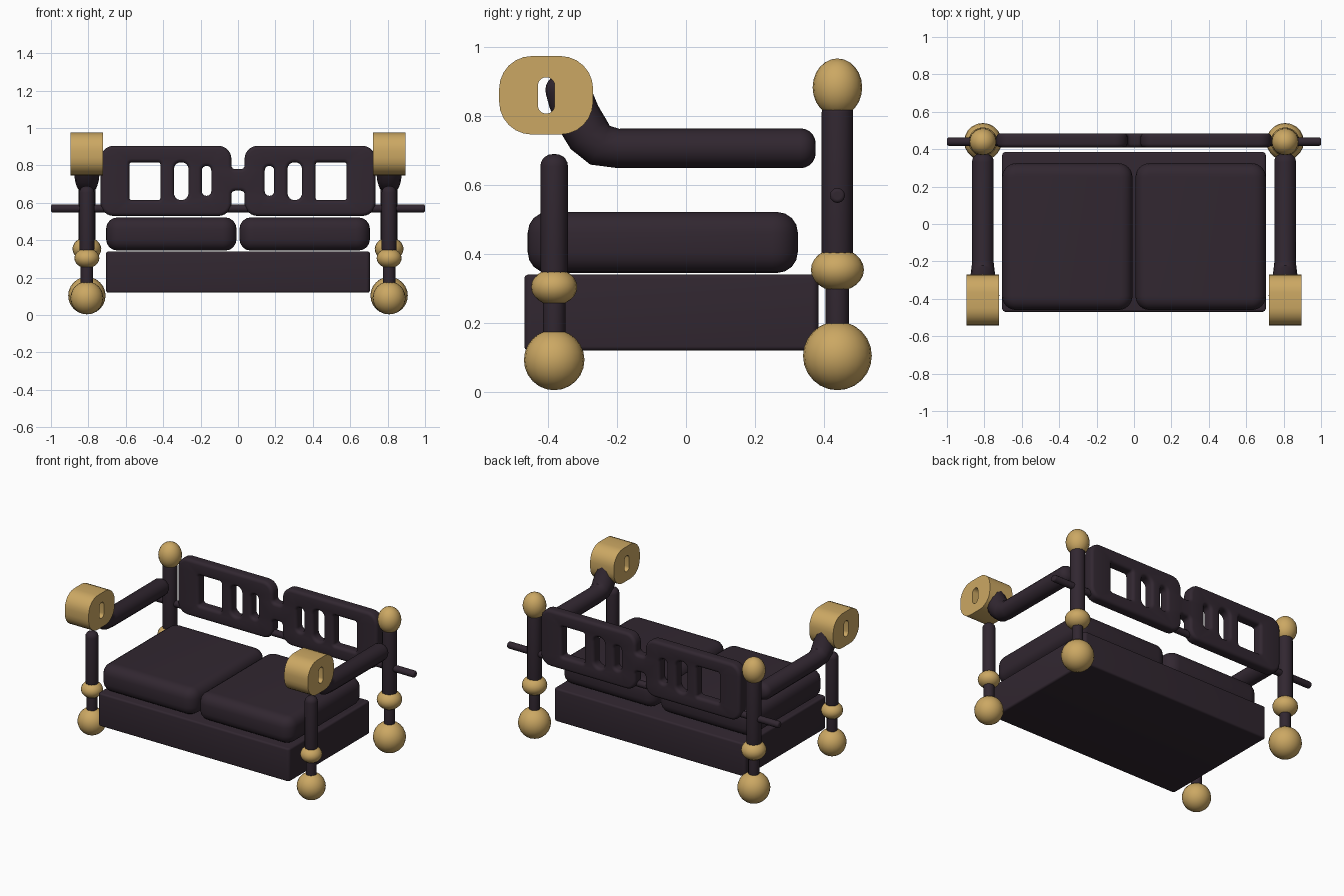
import bpy
import bmesh
from math import sin, cos, pi, radians
from mathutils import Vector

old = bpy.data.objects.get("Cube")
if old:
    bpy.data.objects.remove(old)


def material(name, rgb):
    m = bpy.data.materials.new(name)
    m.use_nodes = True
    m.diffuse_color = (*rgb, 1)
    m.node_tree.nodes["Principled BSDF"].inputs["Base Color"].default_value = (*rgb, 1)
    return m


DARK = material("dark plum", (0.031, 0.020, 0.030))
GOLD = material("antique gold", (0.60, 0.39, 0.125))


def finish(ob, name, mat):
    ob.name = name
    ob.data.materials.clear()
    ob.data.materials.append(mat)
    bpy.ops.object.select_all(action='DESELECT')
    ob.select_set(True)
    bpy.context.view_layer.objects.active = ob
    bpy.ops.object.shade_smooth_by_angle(angle=radians(35))
    return ob


def rounded(corners, steps=6):
    """Contour with each corner (u, v, radius) replaced by an arc."""
    pts = []
    for i, (u, v, r) in enumerate(corners):
        p = Vector((u, v))
        a = (Vector(corners[i - 1][:2]) - p).normalized()
        b = (Vector(corners[(i + 1) % len(corners)][:2]) - p).normalized()
        for k in range(steps + 1):
            t = k / steps * pi / 2
            pts.append(p + r * (a * (1 - sin(t)) + b * (1 - cos(t))))
    return pts


def rect(u0, u1, v0, v1, r):
    return rounded([(u0, v0, r), (u1, v0, r), (u1, v1, r), (u0, v1, r)])


def slab(name, axis, w0, w1, bevel, mat, outline, holes=()):
    """Solid with rounded rims, extruded along an axis, with optional holes."""
    layers = [(w0, 0), (w1, 0)]
    if bevel:
        arc = [(bevel * (1 - sin(t)), bevel * (1 - cos(t)))
               for t in (k * pi / 8 for k in range(5))]
        layers = [(w0 + d, i) for d, i in reversed(arc)] + [(w1 - d, i) for d, i in arc]
    place = {'x': lambda u, v, w: (w, u, v),
             'y': lambda u, v, w: (u, w, v),
             'z': lambda u, v, w: (u, v, w)}[axis]
    bm = bmesh.new()
    caps = [[], []]
    for loop in [outline] + [h[::-1] for h in holes]:
        n = len(loop)
        inward = []
        for i in range(n):
            t = (loop[(i + 1) % n] - loop[i - 1]).normalized()
            inward.append(Vector((-t.y, t.x)))
        rings = [[bm.verts.new(place(*(p + q * inset), w)) for p, q in zip(loop, inward)]
                 for w, inset in layers]
        for lo, hi in zip(rings, rings[1:]):
            for i in range(n):
                j = (i + 1) % n
                bm.faces.new((lo[i], lo[j], hi[j], hi[i]))
        for cap, ring in zip(caps, (rings[0], rings[-1])):
            cap += [bm.edges.get((ring[i - 1], ring[i])) for i in range(n)]
    for cap in caps:
        bmesh.ops.triangle_fill(bm, edges=cap, use_beauty=True)
    bmesh.ops.recalc_face_normals(bm, faces=bm.faces)
    me = bpy.data.meshes.new(name)
    bm.to_mesh(me)
    bm.free()
    ob = bpy.data.objects.new(name, me)
    bpy.context.collection.objects.link(ob)
    return finish(ob, name, mat)


def tube(name, path, radii, end, mat=DARK):
    """Round bar along a path, its two ends rounded over by the given size."""
    pts = [Vector(p) for p in path]

    def tip(p, q, r):
        d = (q - p).normalized()
        return [(p + d * end * (1 - cos(t)), r - end + end * sin(t) * 0.999 + 0.001)
                for t in (k * pi / 10 for k in range(6))]

    def clean(seq):
        return [(p, r) for p, r in seq]
    # the rounded end runs from the tip inwards, reaching full radius at depth `end`
    start = clean(tip(pts[0], pts[1], radii[0]))
    stop = clean(tip(pts[-1], pts[-2], radii[-1]))[::-1]
    chain = start + list(zip(pts, radii))[1:-1] + stop
    cu = bpy.data.curves.new(name, 'CURVE')
    cu.dimensions = '3D'
    cu.bevel_depth = 1
    cu.bevel_resolution = 4
    cu.use_fill_caps = True
    sp = cu.splines.new('POLY')
    sp.points.add(len(chain) - 1)
    for sp_pt, (p, r) in zip(sp.points, chain):
        sp_pt.co = (*p, 1)
        sp_pt.radius = r
    ob = bpy.data.objects.new(name, cu)
    bpy.context.collection.objects.link(ob)
    bpy.ops.object.select_all(action='DESELECT')
    ob.select_set(True)
    bpy.context.view_layer.objects.active = ob
    bpy.ops.object.convert(target='MESH')
    return finish(bpy.context.object, name, mat)


def ball(name, x, y, z, r, half_height):
    bpy.ops.mesh.primitive_uv_sphere_add(segments=20, ring_count=12, location=(x, y, z))
    ob = bpy.context.object
    ob.scale = (r, r, half_height)
    return finish(ob, name, GOLD)


# Seat base
slab("seat_base", 'z', 0.12, 0.34, 0.012, DARK, rect(-0.705, 0.705, -0.47, 0.385, 0.02))

# Backrest: two pierced panels joined by a narrow neck
half = [(0.035, 0.665, 0.02), (0.035, 0.53, 0.07), (0.735, 0.53, 0.07),
        (0.735, 0.905, 0.07), (0.035, 0.905, 0.07), (0.035, 0.78, 0.02)]
outline = rounded(half + [(-u, v, r) for u, v, r in reversed(half)])
openings = []
for u0, u1, v0, v1, r in [(0.415, 0.58, 0.615, 0.817, 0.012),
                          (0.265, 0.342, 0.615, 0.817, 0.036),
                          (0.143, 0.193, 0.638, 0.797, 0.023)]:
    openings += [rect(u0, u1, v0, v1, r), rect(-u1, -u0, v0, v1, r)]
slab("backrest", 'y', 0.41, 0.485, 0.02, DARK, outline, openings)

# Rod running through the back posts
tube("back_rod", [(-1, 0.44, 0.57), (1, 0.44, 0.57)], [0.021, 0.021], 0.01)

for side, s in (("left", 1), ("right", -1)):
    x = 0.808 * s

    # Seat cushion
    u0, u1 = sorted((0.008 * s, 0.705 * s))
    slab(side + "_cushion", 'z', 0.345, 0.522, 0.06, DARK, rect(u0, u1, -0.46, 0.325, 0.075))

    # Back post with three balls
    y = 0.44
    tube(side + "_back_post", [(x, y, 0.38), (x, y, 0.83)], [0.045, 0.045], 0.02)
    tube(side + "_back_leg", [(x, y, 0.12), (x, y, 0.36)], [0.033, 0.033], 0.005)
    ball(side + "_back_foot", x, y, 0.104, 0.1, 0.1)
    ball(side + "_back_collar", x, y, 0.354, 0.077, 0.062)
    ball(side + "_back_finial", x, y, 0.884, 0.072, 0.084)

    # Front post with two balls
    y = -0.383
    tube(side + "_front_post", [(x, y, 0.32), (x, y, 0.69)], [0.039, 0.039], 0.035)
    tube(side + "_front_leg", [(x, y, 0.1), (x, y, 0.32)], [0.032, 0.032], 0.005)
    ball(side + "_front_foot", x, y, 0.092, 0.088, 0.088)
    ball(side + "_front_collar", x, y, 0.304, 0.067, 0.053)

    # Armrest sweeping up into the scroll
    bend = [(0.377, 0.707), (-0.2, 0.707), (-0.25, 0.716), (-0.283, 0.747),
            (-0.315, 0.80), (-0.335, 0.85), (-0.36, 0.925)]
    tube(side + "_armrest", [(x, py, pz) for py, pz in bend],
         [0.057, 0.057, 0.063, 0.067, 0.067, 0.066, 0.063], 0.045)

    # Scroll block with a slot through it
    slab(side + "_arm_scroll", 'x', x - 0.0875, x + 0.0875, 0, GOLD,
         rect(-0.543, -0.27, 0.747, 0.975, 0.095),
         [rect(-0.43, -0.382, 0.808, 0.913, 0.023)])
